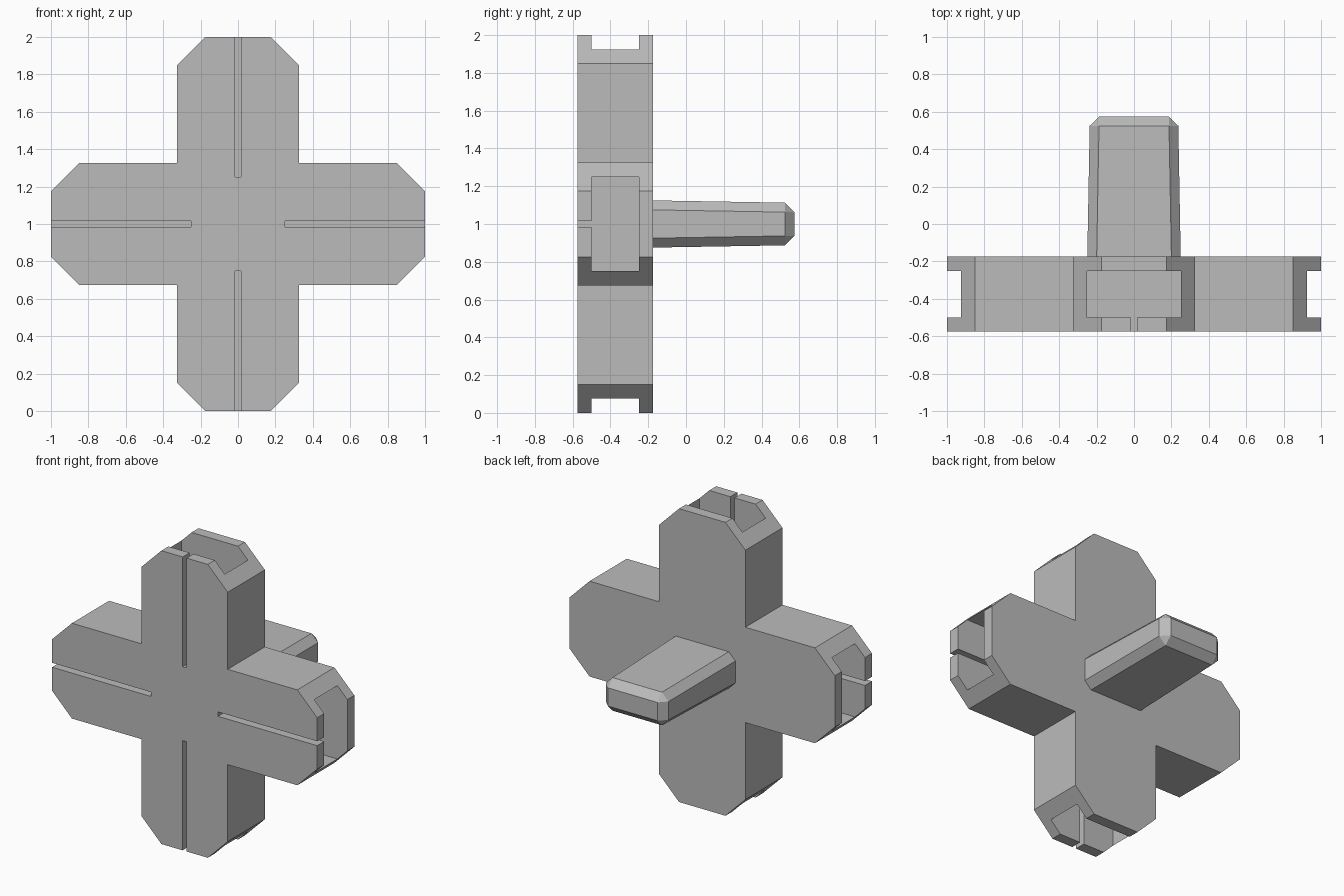
import bpy
import bmesh
import math
from mathutils import Matrix, Vector

if "Cube" in bpy.data.objects:
    bpy.data.objects.remove(bpy.data.objects["Cube"])

FRONT, BACK = -0.575, -0.175
CENTRE = Vector((0, 0, 1))

# Single flat material
grey = bpy.data.materials.new("neutral grey")
grey.use_nodes = True
grey.diffuse_color = (0.5, 0.5, 0.5, 1)
grey.node_tree.nodes["Principled BSDF"].inputs["Base Color"].default_value = (0.5, 0.5, 0.5, 1)


def make_object(name, bm):
    bmesh.ops.recalc_face_normals(bm, faces=bm.faces)
    mesh = bpy.data.meshes.new(name)
    bm.to_mesh(mesh)
    bm.free()
    mesh.materials.append(grey)
    obj = bpy.data.objects.new(name, mesh)
    bpy.context.collection.objects.link(obj)
    return obj


def extrude_profile(name, points, offset):
    bm = bmesh.new()
    face = bm.faces.new([bm.verts.new(p) for p in points])
    result = bmesh.ops.extrude_face_region(bm, geom=[face])
    verts = [v for v in result["geom"] if isinstance(v, bmesh.types.BMVert)]
    bmesh.ops.translate(bm, verts=verts, vec=offset)
    return make_object(name, bm)


# Cross body: one chamfered arm outline, turned four times
arm = [(0.325, 0.325), (0.325, 0.85), (0.175, 1.0), (-0.175, 1.0), (-0.325, 0.85)]
outline = []
for turn in range(4):
    spin = Matrix.Rotation(turn * math.pi / 2, 2)
    for point in arm:
        x, z = spin @ Vector(point)
        outline.append((x, FRONT, z + 1))
body = extrude_profile("cross_body", outline, (0, BACK - FRONT, 0))

# T-shaped slot running in from each arm end, open to the front
half_slot = [(0.015, FRONT - 0.1), (0.015, -0.5), (0.25, -0.5), (0.25, -0.25)]
slot = half_slot + [(-x, y) for x, y in reversed(half_slot)]
cutters = []
for turn in range(4):
    cutter = extrude_profile("slot_cutter", [(x, y, 0.252) for x, y in slot], (0, 0, 0.9))
    cutter.data.transform(Matrix.Translation(CENTRE) @ Matrix.Rotation(turn * math.pi / 2, 4, 'Y'))
    cutter.hide_render = True
    cut = body.modifiers.new("slot", 'BOOLEAN')
    cut.operation = 'DIFFERENCE'
    cut.solver = 'EXACT'
    cut.object = cutter
    cutters.append(cutter)

# Bake the cuts and discard the cutters
graph = bpy.context.evaluated_depsgraph_get()
cut_mesh = bpy.data.meshes.new_from_object(body.evaluated_get(graph))
body.modifiers.clear()
body.data = cut_mesh
for cutter in cutters:
    bpy.data.objects.remove(cutter)

# Tapered rear peg with bevelled long edges and tip
bm = bmesh.new()
bmesh.ops.create_cube(bm, size=2)
for v in bm.verts:
    tip = v.co.y > 0
    v.co.x *= 0.236 if tip else 0.25
    v.co.z *= 0.112 if tip else 0.125
    v.co.y = 0.575 if tip else BACK - 0.01
    v.co += CENTRE
edges = [e for e in bm.edges if any(v.co.y > 0 for v in e.verts)]
bmesh.ops.bevel(bm, geom=edges, offset=0.05, segments=1, affect='EDGES')
make_object("rear_peg", bm)
